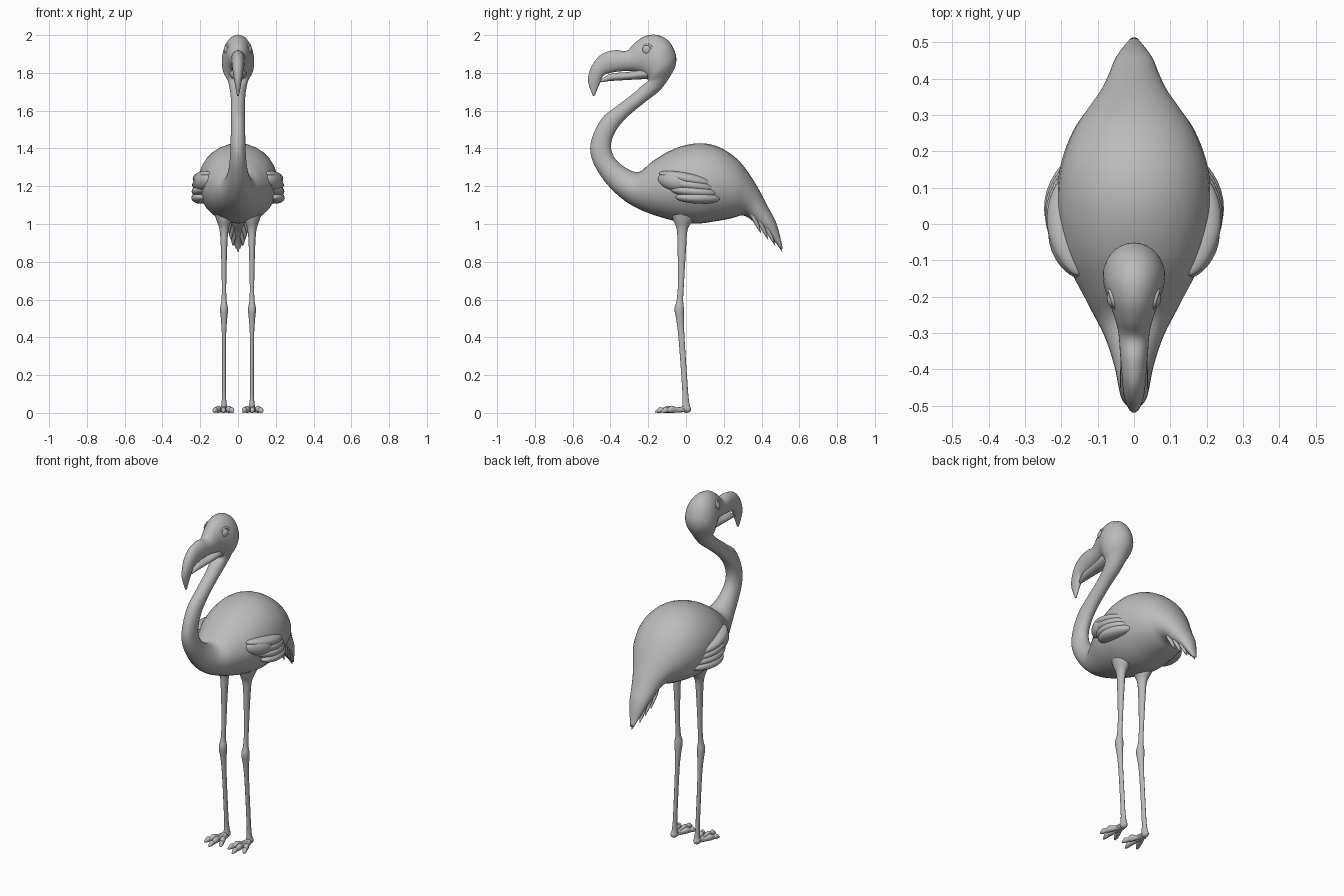
import bpy, bmesh
from math import sin, cos, pi, radians
from mathutils import Matrix, Vector

cube = bpy.data.objects.get("Cube")
if cube:
    bpy.data.objects.remove(cube, do_unlink=True)

grey = bpy.data.materials.new("soft_grey")
grey.use_nodes = True
tone = (0.5, 0.5, 0.5, 1)
grey.diffuse_color = tone
grey.node_tree.nodes["Principled BSDF"].inputs["Base Color"].default_value = tone


def finish(name, bm, mirrored=False):
    """Turn a bmesh into a smooth, optionally mirrored object."""
    bmesh.ops.recalc_face_normals(bm, faces=bm.faces)
    mesh = bpy.data.meshes.new(name)
    bm.to_mesh(mesh)
    bm.free()
    mesh.materials.append(grey)
    for poly in mesh.polygons:
        poly.use_smooth = True
    obj = bpy.data.objects.new(name, mesh)
    bpy.context.scene.collection.objects.link(obj)
    if mirrored:
        obj.modifiers.new("Mirror", 'MIRROR')
    return obj


def spline(a, b, c, d, t):
    """Catmull-Rom blend between b and c."""
    return 0.5 * (2 * b + (c - a) * t + (2 * a - 5 * b + 4 * c - d) * t ** 2
                  + (3 * b - a - 3 * c + d) * t ** 3)


def loft(bm, sections, matrix=Matrix(), sides=28, steps=5):
    """Skin ellipses given as (outer y, outer z, inner y, inner z, half width)."""
    last = len(sections) - 1
    smooth = []
    for i in range(last):
        near = [sections[max(0, min(last, i + k))] for k in (-1, 0, 1, 2)]
        for s in range(steps):
            smooth.append([spline(*v, s / steps) for v in zip(*near)])
    smooth.append(sections[-1])
    rings = []
    for ya, za, yb, zb, w in smooth:
        mid = Vector((0, (ya + yb) / 2, (za + zb) / 2))
        up = Vector((0, (ya - yb) / 2, (za - zb) / 2))
        side = Vector((max(w, 0.002), 0, 0))
        angles = [2 * pi * k / sides for k in range(sides)]
        rings.append([bm.verts.new(matrix @ (mid + up * cos(a) + side * sin(a)))
                      for a in angles])
    for r, q in zip(rings, rings[1:]):
        for k in range(sides):
            n = (k + 1) % sides
            bm.faces.new((r[k], r[n], q[n], q[k]))
    bm.faces.new(rings[0])
    bm.faces.new(rings[-1])


def ellipsoid(bm, centre, radii, tilt=0):
    matrix = (Matrix.Translation(centre) @ Matrix.Rotation(radians(tilt), 4, 'X')
              @ Matrix.Diagonal((*radii, 1)))
    return bmesh.ops.create_uvsphere(bm, u_segments=28, v_segments=18,
                                     radius=1, matrix=matrix)["verts"]


# Hooked upper bill and head
head = [
    (-.492, 1.677, -.482, 1.681, .005),
    (-.519, 1.76, -.46, 1.735, .018),
    (-.497, 1.84, -.437, 1.785, .028),
    (-.445, 1.90, -.40, 1.80, .033),
    (-.375, 1.92, -.35, 1.808, .038),
    (-.315, 1.917, -.285, 1.81, .043),
    (-.27, 1.96, -.235, 1.797, .055),
    (-.215, 1.995, -.21, 1.772, .069),
    (-.15, 2.0, -.202, 1.762, .081),
    (-.09, 1.967, -.201, 1.758, .086),
    (-.055, 1.90, -.203, 1.754, .082),
    (-.055, 1.84, -.208, 1.75, .07),
    (-.085, 1.78, -.217, 1.744, .055),
]
# Curved neck
neck = [
    (-.138, 1.708, -.24, 1.726, .044),
    (-.217, 1.645, -.28, 1.69, .038),
    (-.307, 1.57, -.365, 1.625, .037),
    (-.37, 1.496, -.447, 1.557, .038),
    (-.397, 1.42, -.502, 1.44, .039),
    (-.38, 1.353, -.497, 1.34, .043),
    (-.323, 1.30, -.43, 1.225, .056),
]
# Body narrowing into the tail
torso = [
    (-.25, 1.275, -.34, 1.135, .085),
    (-.18, 1.33, -.245, 1.077, .13),
    (-.09, 1.385, -.13, 1.035, .182),
    (.0, 1.418, -.02, 1.008, .207),
    (.09, 1.427, .07, 1.003, .212),
    (.18, 1.405, .16, 1.015, .2),
    (.27, 1.345, .24, 1.03, .168),
    (.335, 1.265, .295, 1.045, .128),
    (.39, 1.175, .335, 1.03, .093),
    (.437, 1.085, .38, .99, .07),
    (.48, 1.0, .43, .95, .05),
    (.513, .87, .5, .87, .012),
]
bm = bmesh.new()
loft(bm, head + neck + torso)
finish("body_neck_and_head", bm)

# Lower bill
bm = bmesh.new()
loft(bm, [(-.455, 1.76, -.45, 1.75, .008), (-.40, 1.795, -.40, 1.757, .025),
          (-.3, 1.806, -.3, 1.763, .035), (-.2, 1.83, -.2, 1.768, .046)])
finish("lower_bill", bm)

# Eyes with a raised lid ring
bm = bmesh.new()
ellipsoid(bm, (.054, -.205, 1.922), (.021, .026, .027))
finish("eye", bm, True)
bpy.ops.mesh.primitive_torus_add(major_radius=.028, minor_radius=.006,
                                 major_segments=28, minor_segments=8,
                                 location=(.059, -.205, 1.922),
                                 rotation=(0, pi / 2, -.3))
lid = bpy.context.object
lid.name = "eyelid"
lid.data.transform(lid.matrix_world)
lid.matrix_world = Matrix()
lid.data.materials.append(grey)
for poly in lid.data.polygons:
    poly.use_smooth = True
lid.modifiers.new("Mirror", 'MIRROR')

# Wings: a shoulder pad over stacked feathers, curved around the body
bm = bmesh.new()
ellipsoid(bm, (.195, -.055, 1.225), (.046, .095, .05), -10)
for i in range(4):
    ellipsoid(bm, (.194 + .003 * i, .005 + .02 * i, 1.24 - .034 * i),
              (.046, .15 - .01 * i, .03), -11 + 3 * i)
for v in bm.verts:
    v.co.x -= 1.5 * (v.co.y - .02) ** 2
finish("wing", bm, True)

# Ragged tail feathers
plume = [(.012, 0, -.012, 0, .018), (.013, -.06, -.013, -.06, .02),
         (.008, -.11, -.008, -.11, .013), (.001, -.15, -.001, -.15, .002)]
bm = bmesh.new()
for i in range(4):
    for side in ((0,) if i == 3 else (-1, 1)):
        place = Matrix.Translation((side * (.048 - .011 * i), .335 + .037 * i,
                                    1.085 - .032 * i))
        loft(bm, plume, place @ Matrix.Rotation(radians(25), 4, 'X'), 12, 4)
finish("tail_feathers", bm)

# Legs: (height, y, depth radius, width radius)
joints = [(1.08, -.01, .075, .06), (1.02, -.015, .052, .04), (.97, -.02, .029, .024),
          (.88, -.022, .023, .017), (.7, -.026, .016, .012), (.6, -.032, .017, .013),
          (.55, -.036, .025, .021), (.49, -.031, .02, .016), (.4, -.024, .016, .011),
          (.2, -.01, .015, .01), (.08, -.002, .016, .011), (.02, .002, .022, .018)]
bm = bmesh.new()
loft(bm, [(y - r, z, y + r, z, w) for z, y, r, w in joints],
     Matrix.Translation((.074, 0, 0)), 20)
finish("leg", bm, True)

# Feet: heel, sole and three knuckled toes
bm = bmesh.new()
ellipsoid(bm, (.075, .003, .02), (.019, .024, .02))
ellipsoid(bm, (.076, -.04, .014), (.026, .05, .011))
toe = [(0, .036, 0, .004, .013), (-.05, .029, -.05, .002, .012),
       (-.09, .038, -.09, 0, .015), (-.115, .027, -.115, .002, .012),
       (-.135, .03, -.135, 0, .013), (-.158, .01, -.158, .002, .004)]
for angle, size in ((-23, .85), (0, 1), (23, .85)):
    place = (Matrix.Translation((.077, -.006, 0))
             @ Matrix.Rotation(radians(angle), 4, 'Z')
             @ Matrix.Diagonal((1, size, 1, 1)))
    loft(bm, toe, place, 14, 4)
finish("foot", bm, True)
